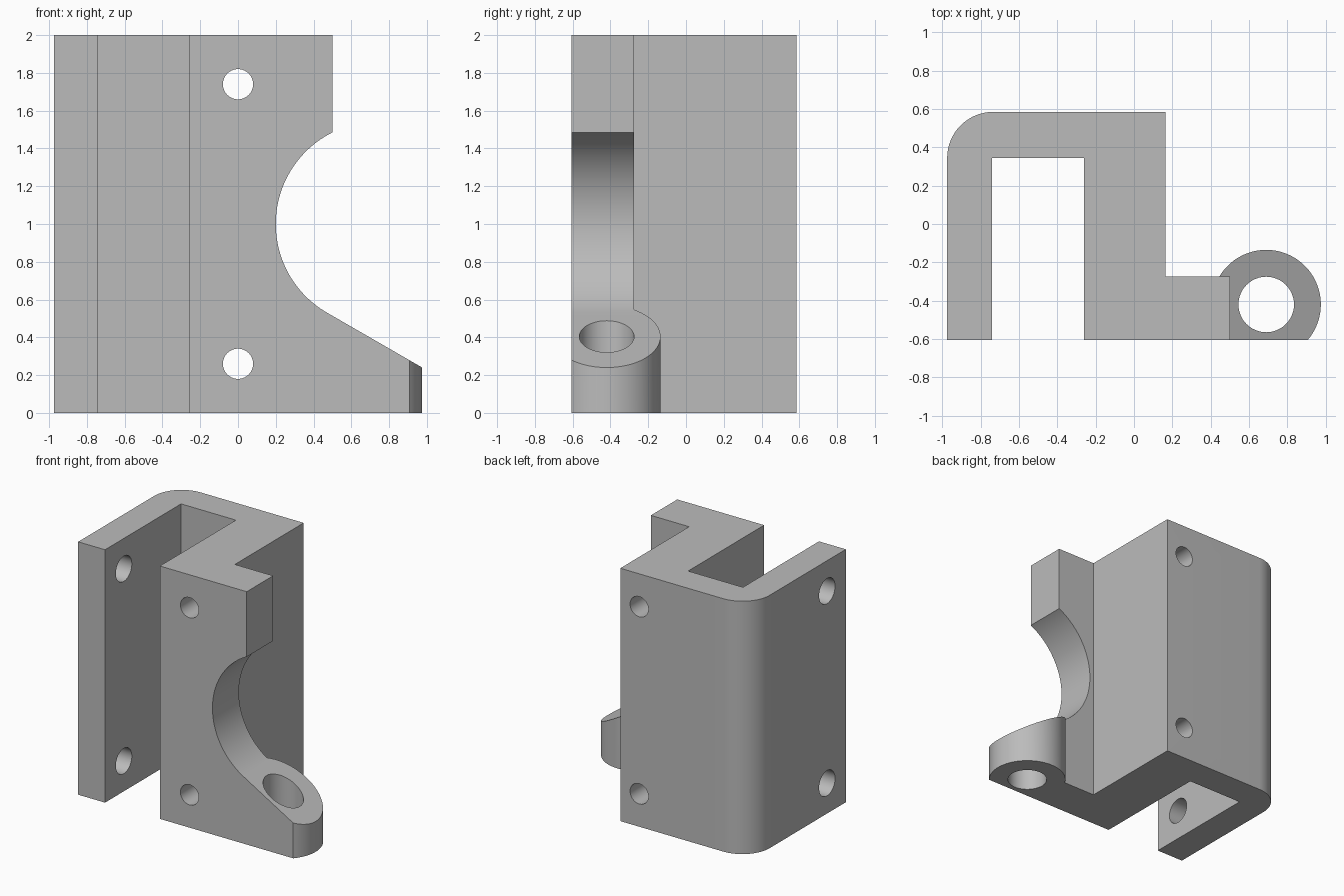
import bpy, bmesh
from math import sin, cos, pi, radians, asin
from mathutils import Vector

cube = bpy.data.objects.get("Cube")
if cube:
    bpy.data.objects.remove(cube, do_unlink=True)

grey = bpy.data.materials.new("plain grey")
grey.use_nodes = True
grey.diffuse_color = (0.5, 0.5, 0.5, 1)
grey.node_tree.nodes["Principled BSDF"].inputs["Base Color"].default_value = (0.5, 0.5, 0.5, 1)


def arc(cx, cy, r, a, b, n):
    """Points on an arc from angle a to b, in degrees."""
    return [(cx + r * cos(radians(a + (b - a) * i / n)),
             cy + r * sin(radians(a + (b - a) * i / n))) for i in range(n + 1)]


def prism(name, outline, axis, lo, hi):
    """Extrude a 2D outline along an axis."""
    place = {"x": lambda u, v, w: (w, u, v),
             "y": lambda u, v, w: (u, w, v),
             "z": lambda u, v, w: (u, v, w)}[axis]
    bm = bmesh.new()
    face = bm.faces.new([bm.verts.new(place(u, v, lo)) for u, v in outline])
    ext = bmesh.ops.extrude_face_region(bm, geom=[face])
    moved = [g for g in ext["geom"] if isinstance(g, bmesh.types.BMVert)]
    bmesh.ops.translate(bm, verts=moved, vec=Vector(place(0, 0, hi - lo)))
    bmesh.ops.recalc_face_normals(bm, faces=bm.faces)
    mesh = bpy.data.meshes.new(name)
    bm.to_mesh(mesh)
    bm.free()
    mesh.materials.append(grey)
    ob = bpy.data.objects.new(name, mesh)
    bpy.context.collection.objects.link(ob)
    return ob


def combine(target, tool, operation="DIFFERENCE"):
    """Apply a boolean and discard the tool."""
    tool.hide_render = True
    mod = target.modifiers.new("bool", "BOOLEAN")
    mod.operation, mod.solver, mod.object = operation, "EXACT", tool
    bpy.ops.object.select_all(action="DESELECT")
    bpy.context.view_layer.objects.active = target
    target.select_set(True)
    bpy.ops.object.modifier_apply(modifier=mod.name)
    bpy.data.objects.remove(tool, do_unlink=True)


def drill(target, u, v, r, axis, lo, hi):
    combine(target, prism("drill", arc(u, v, r, 0, 352.5, 47), axis, lo, hi))


FRONT, BACK, STEP = -0.605, 0.585, -0.275

# Channel body with rounded back corner and side flange
body = prism("bracket_body", [
    (-0.975, FRONT), (-0.74, FRONT), (-0.74, 0.345), (-0.26, 0.345),
    (-0.26, FRONT), (0.5, FRONT), (0.5, STEP), (0.165, STEP), (0.165, BACK),
    *arc(-0.735, 0.345, 0.24, 90, 180, 16)], "z", 0, 2)

# Round lug, flush with the front face
LX, LY, LR = 0.69, -0.42, 0.285
start = -asin((LY - FRONT) / LR) * 180 / pi
end = 180 - asin((STEP - LY) / LR) * 180 / pi
lug = prism("lug", [(0.3, FRONT), *arc(LX, LY, LR, start, end, 48), (0.3, -0.4)], "z", 0, 0.8)
combine(body, lug, "UNION")

# Curved scoop running tangentially into the sloped lug top
scoop = prism("scoop", [*arc(0.742, 1, 0.542, 110, 240, 56), (1.1, 0.168), (1.1, 1.509)],
              "y", -0.8, 0.1)
combine(body, scoop)

# Lug bore, front-to-back holes and side-wall holes
drill(body, LX, LY, 0.145, "z", -0.2, 1)
for z in (0.26, 1.74):
    drill(body, 0, z, 0.08, "y", -0.8, 0.8)
for z in (0.24, 1.76):
    drill(body, -0.37, z, 0.1, "x", -1.2, -0.5)

bpy.ops.object.shade_smooth_by_angle(angle=radians(25))
